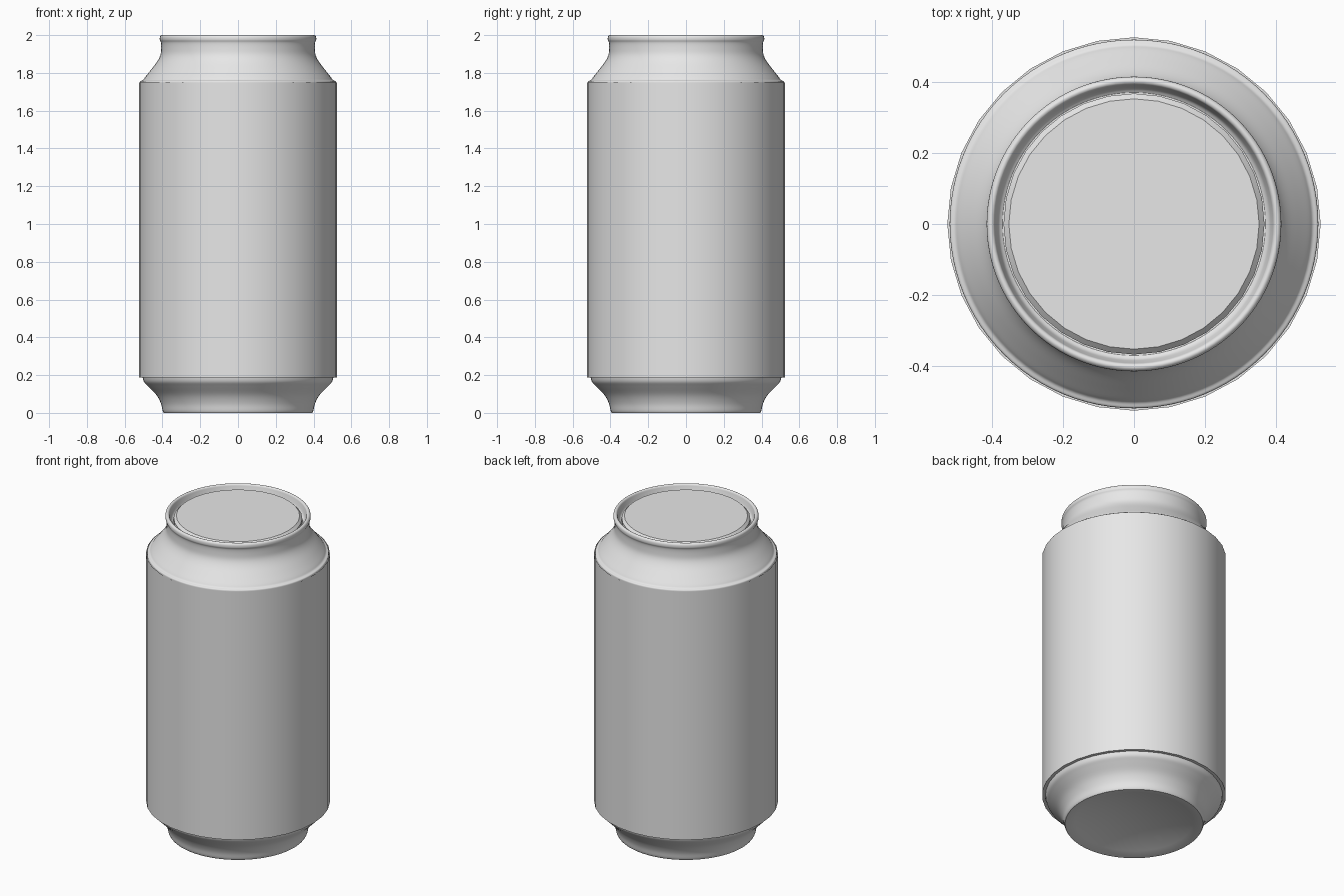
import bpy, bmesh, math

if "Cube" in bpy.data.objects:
    bpy.data.objects.remove(bpy.data.objects["Cube"])

metal = bpy.data.materials.new("light_grey")
metal.diffuse_color = (0.8, 0.8, 0.8, 1)
metal.use_nodes = True
metal.node_tree.nodes["Principled BSDF"].inputs["Base Color"].default_value = metal.diffuse_color


def curve_through(pts, steps=4):
    """Smooth curve passing through the given profile points."""
    out = []
    for i in range(len(pts) - 1):
        a, b = pts[max(i - 1, 0)], pts[i]
        c, d = pts[i + 1], pts[min(i + 2, len(pts) - 1)]
        for s in range(steps):
            t = s / steps
            out.append(tuple(0.5 * (2 * q + (r - p) * t + (2 * p - 5 * q + 4 * r - w) * t * t
                                    + (3 * q - p - 3 * r + w) * t ** 3)
                             for p, q, r, w in zip(a, b, c, d)))
    return out + [pts[-1]]


def lathe(name, profile, sides, angle=35):
    """Revolve a (radius, height) profile round the z axis."""
    bm = bmesh.new()
    rings = []
    for r, z in profile:
        if r < 1e-5:
            rings.append([bm.verts.new((0, 0, z))] * sides)
        else:
            rings.append([bm.verts.new((r * math.cos(math.tau * k / sides),
                                        r * math.sin(math.tau * k / sides), z))
                          for k in range(sides)])
    for low, high in zip(rings, rings[1:]):
        for k in range(sides):
            n = (k + 1) % sides
            bm.faces.new(list(dict.fromkeys((low[k], low[n], high[n], high[k]))))
    mesh = bpy.data.meshes.new(name)
    bm.to_mesh(mesh)
    bm.free()
    mesh.materials.append(metal)
    ob = bpy.data.objects.new(name, mesh)
    bpy.context.collection.objects.link(ob)
    bpy.ops.object.select_all(action='DESELECT')
    bpy.context.view_layer.objects.active = ob
    ob.select_set(True)
    bpy.ops.object.shade_smooth_by_angle(angle=math.radians(angle))
    return ob


# Can body: hollow domed base, flared foot, shoulder, neck and rolled rim
base = [(0.385 * i / 8, 0.06 * (1 - (i / 8) ** 2)) for i in range(9)]
foot = curve_through([(0.393, 0.0), (0.399, 0.012), (0.408, 0.05), (0.432, 0.095),
                      (0.475, 0.14), (0.498, 0.165), (0.506, 0.195)])
shoulder = curve_through([(0.518, 1.74), (0.517, 1.755), (0.503, 1.762), (0.492, 1.777),
                          (0.462, 1.815), (0.428, 1.86), (0.411, 1.895), (0.407, 1.93),
                          (0.408, 1.96), (0.414, 1.975), (0.413, 1.992), (0.404, 2.0),
                          (0.394, 1.996), (0.389, 1.98), (0.381, 1.955), (0.37, 1.945)])
body = base + foot + [(0.516, 0.23)] + shoulder + [(0.0, 1.945)]
lathe("can_body", body, 96)

# Outer sleeve: coarser tube with a thin turned-in lower edge
lathe("sleeve", [(0.506, 0.187), (0.525, 0.187), (0.525, 1.75)], 32)

# Raised lid plate with a bevelled edge
lathe("lid", [(0.367, 1.945), (0.367, 1.97), (0.352, 1.985), (0.0, 1.985)], 32, 25)
